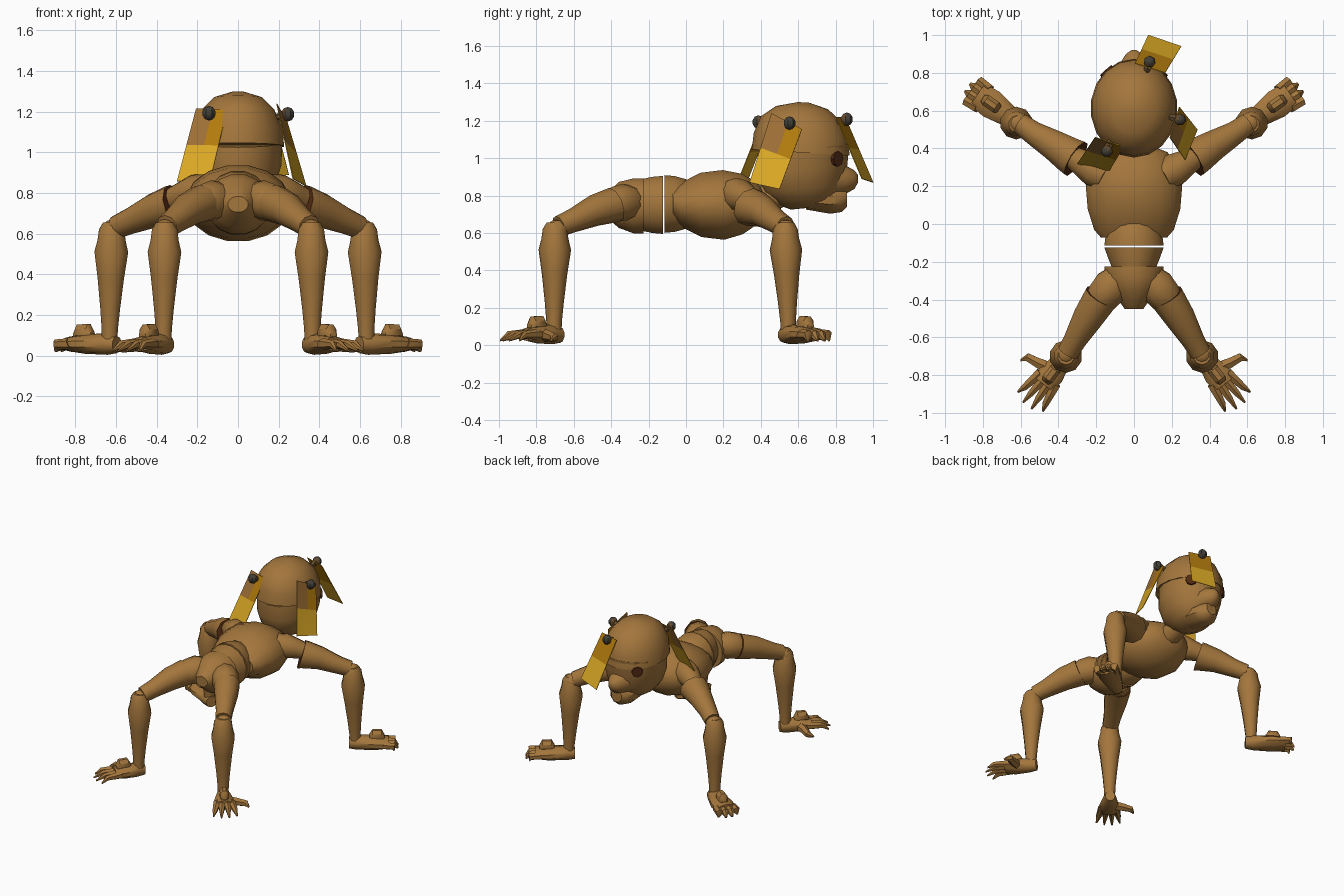
import bpy, bmesh, math
from mathutils import Vector, Matrix


def material(name, rgb):
    m = bpy.data.materials.new(name)
    m.diffuse_color = (*rgb, 1)
    return m


WOOD = material("brown_wood", (0.37, 0.182, 0.046))
DARK = material("dark_red_brown", (0.085, 0.022, 0.006))
YELLOW = material("yellow_paper", (0.70, 0.39, 0.018))
ORANGE = material("amber_paper", (0.45, 0.20, 0.004))
TAN = material("stained_paper", (0.34, 0.16, 0.036))
GREY = material("dark_iron", (0.055, 0.05, 0.038))
RUST = material("nail_brown", (0.13, 0.07, 0.027))


def finish(bm, name, mats, angle=38):
    me = bpy.data.meshes.new(name)
    bmesh.ops.recalc_face_normals(bm, faces=bm.faces)
    bm.to_mesh(me)
    bm.free()
    for m in mats:
        me.materials.append(m)
    me.shade_smooth()
    me.set_sharp_from_angle(angle=math.radians(angle))
    ob = bpy.data.objects.new(name, me)
    bpy.context.collection.objects.link(ob)
    return ob


def loft(name, secs, n=12, mat=WOOD, start_mat=None):
    """Skin oval sections (centre, half width, half height) into a closed tube."""
    axis = (Vector(secs[-1][0]) - Vector(secs[0][0])).normalized()
    if abs(axis.z) < 0.8:
        u = axis.cross(Vector((0, 0, 1))).normalized()
        v = u.cross(axis)
    else:
        u = (Vector((1, 0, 0)) - axis * axis.x).normalized()
        v = axis.cross(u)
    bm = bmesh.new()
    rings = []
    for c, ru, rv in secs:
        ring = []
        for i in range(n):
            a = 2 * math.pi * (i + 0.5) / n
            ring.append(bm.verts.new(Vector(c) + u * ru * math.cos(a) + v * rv * math.sin(a)))
        rings.append(ring)
    for a, b in zip(rings, rings[1:]):
        for i in range(n):
            j = (i + 1) % n
            bm.faces.new((a[i], a[j], b[j], b[i]))
    bm.faces.new(rings[0]).material_index = 1 if start_mat else 0
    bm.faces.new(rings[-1])
    return finish(bm, name, [mat] + ([start_mat] if start_mat else []))


def tube(name, secs, n=10, mat=WOOD, start_mat=None):
    return loft(name, [(c, r, r) for c, r in secs], n, mat, start_mat)


def ball(name, c, size, mat=WOOD, seg=10, rings=7):
    bm = bmesh.new()
    bmesh.ops.create_uvsphere(bm, u_segments=seg, v_segments=rings, radius=1,
                              matrix=Matrix.Translation(c) @ Matrix.Diagonal((*size, 1)))
    return finish(bm, name, [mat])


# Trunk: chest, neck, two waist halves with a thin gap, pelvis
def trunk(name, rows, n=16):
    loft(name, [((0, y, z), rx, rz) for y, z, rx, rz in rows], n)


trunk("chest", [(-0.07, 0.755, 0.18, 0.085), (-0.03, 0.75, 0.215, 0.118), (0.08, 0.75, 0.25, 0.175),
                (0.20, 0.75, 0.26, 0.19), (0.30, 0.755, 0.235, 0.165), (0.38, 0.76, 0.18, 0.115),
                (0.42, 0.765, 0.08, 0.06)])
trunk("neck", [(0.36, 0.77, 0.09, 0.08), (0.46, 0.79, 0.075, 0.075), (0.58, 0.85, 0.07, 0.07)], 10)
trunk("front_waist", [(-0.115, 0.755, 0.16, 0.157), (-0.06, 0.755, 0.153, 0.152),
                      (0.0, 0.755, 0.125, 0.135), (0.04, 0.755, 0.06, 0.09)])
trunk("rear_waist", [(-0.124, 0.75, 0.16, 0.158), (-0.18, 0.75, 0.14, 0.153), (-0.24, 0.75, 0.115, 0.14)])
trunk("pelvis", [(-0.226, 0.745, 0.158, 0.15), (-0.28, 0.745, 0.16, 0.15),
                 (-0.36, 0.75, 0.115, 0.125), (-0.45, 0.745, 0.05, 0.04)])

# Head: skull cap overhanging the back of the face, snout and jaw
loft("skull_cap", [((0, y, z), rx, ry) for z, y, rx, ry in (
    (1.298, 0.63, 0.03, 0.03), (1.27, 0.62, 0.12, 0.14), (1.21, 0.615, 0.18, 0.215),
    (1.12, 0.615, 0.222, 0.253), (1.03, 0.613, 0.23, 0.262))], 18)
loft("face", [((0, y, z), rx, ry) for z, y, rx, ry in (
    (1.05, 0.628, 0.222, 0.246), (0.94, 0.622, 0.216, 0.242), (0.84, 0.625, 0.185, 0.215),
    (0.77, 0.645, 0.13, 0.16), (0.735, 0.66, 0.07, 0.10))], 18)
loft("jaw", [((0, 0.64, 0.785), 0.11, 0.06), ((0, 0.77, 0.775), 0.105, 0.072),
             ((0, 0.83, 0.78), 0.075, 0.068), ((0, 0.86, 0.79), 0.045, 0.05)], 10)
loft("snout", [((0, 0.76, 0.89), 0.12, 0.105), ((0, 0.855, 0.885), 0.075, 0.075),
               ((0, 0.9, 0.885), 0.045, 0.05), ((0, 0.92, 0.89), 0.015, 0.02)], 10)


# Flat-soled paw with a strap box, digits radiating from the palm
def paw(name, ankle, direction, length, width, spread, reach, knob, thick):
    f = Vector((*direction, 0)).normalized()
    s = f.cross(Vector((0, 0, 1)))
    base = Vector((ankle[0], ankle[1], 0))
    at = lambda d, h, o=0.0: base + f * d + s * o + Vector((0, 0, h))
    loft(name + "_palm", [(at(-0.055, 0.055), width * 0.5, 0.042), (at(0.0, 0.058), width * 0.68, 0.053),
                          (at(length * 0.6, 0.058), width, 0.048), (at(length, 0.058), width * 0.9, 0.036)], 10)
    for i in range(4):
        t = (2 * i - 3) / 3
        drop = 0.03 * t * t
        tube(f"{name}_digit_{i + 1}",
             [(at(length - 0.04, 0.058, t * width * 0.7), 0.03),
              (at(length + reach * 0.5, 0.055, t * (width + spread) * 0.75), thick),
              (at(length + reach - drop, 0.026, t * (width + spread * 1.5) * 0.8), thick * 0.3)], 6)
    loft(name + "_strap_box", [(at(knob - 0.055, 0.10), 0.022, 0.025), (at(knob - 0.035, 0.115), 0.034, 0.045),
                               (at(knob + 0.03, 0.115), 0.034, 0.042), (at(knob + 0.05, 0.095), 0.022, 0.025)], 8)


def shank(name, x, y, dx, dy):
    rows = ((0.655, 0.045), (0.62, 0.066), (0.57, 0.072), (0.51, 0.087), (0.38, 0.068),
            (0.23, 0.051), (0.13, 0.042), (0.06, 0.04))
    tube(name, [((x + dx * (0.65 - z), y + dy * (0.65 - z), z), r) for z, r in rows])


for k, side in ((1, "right"), (-1, "left")):
    P = lambda x, y, z: Vector((k * x, y, z))
    # Front limb, its upper part starting as a flared cup with a dark inside
    n = side + "_front_"
    tube(n + "shoulder", [(P(0.15, 0.25, 0.815), 0.08), (P(0.21, 0.285, 0.80), 0.092),
                          (P(0.27, 0.32, 0.785), 0.075), (P(0.33, 0.357, 0.765), 0.06)])
    tube(n + "upper_limb", [(P(0.308, 0.345, 0.738), 0.106), (P(0.335, 0.36, 0.735), 0.101),
                            (P(0.42, 0.415, 0.712), 0.084), (P(0.53, 0.48, 0.663), 0.065),
                            (P(0.60, 0.53, 0.632), 0.058)], 10, WOOD, DARK)
    ball(n + "joint", P(0.615, 0.535, 0.615), (0.06, 0.06, 0.056))
    shank(n + "lower_limb", k * 0.62, 0.53, k * 0.02, 0.03)
    paw(n + "foot", (k * 0.64, 0.555), (k * 0.82, 0.57), 0.23, 0.082, 0.004, 0.068, 0.145, 0.027)
    # Rear limb
    n = side + "_rear_"
    tube(n + "hip", [(P(0.08, -0.29, 0.77), 0.085), (P(0.12, -0.33, 0.765), 0.10),
                     (P(0.165, -0.385, 0.753), 0.094), (P(0.19, -0.41, 0.745), 0.08)])
    tube(n + "upper_limb", [(P(0.172, -0.385, 0.75), 0.096), (P(0.24, -0.49, 0.72), 0.085),
                            (P(0.31, -0.61, 0.665), 0.064), (P(0.35, -0.68, 0.635), 0.058)], 10, WOOD, DARK)
    ball(n + "joint", P(0.36, -0.69, 0.615), (0.06, 0.06, 0.056))
    shank(n + "lower_limb", k * 0.36, -0.70, k * 0.01, -0.01)
    paw(n + "hand", (k * 0.375, -0.715), (k * 0.61, -0.79), 0.17, 0.072, 0.022, 0.145, 0.105, 0.02)
    tube(n + "thumb", [(P(0.43, -0.77, 0.055), 0.038), (P(0.51, -0.735, 0.05), 0.03),
                       (P(0.565, -0.705, 0.04), 0.024), (P(0.60, -0.72, 0.028), 0.008)], 6)
    # Eye disc laid almost flush on the face
    normal = P(0.66, 0.75, -0.04).normalized()
    c = P(0.136, 0.799, 0.997)
    bm = bmesh.new()
    bmesh.ops.create_cone(bm, cap_ends=True, segments=8, radius1=0.041, radius2=0.041, depth=0.042,
                          matrix=Matrix.Translation(c) @ normal.to_track_quat('Z', 'Y').to_matrix().to_4x4())
    finish(bm, side + "_eye", [DARK])


# Hanging paper slips: stained upper left, amber upper right, yellow lower half
def slip(name, tl, tr, br, bl, pin, out, upper=(1, 2)):
    tl, tr, br, bl = map(Vector, (tl, tr, br, bl))
    pin, out = Vector(pin), Vector(out).normalized()
    bm = bmesh.new()
    grid = []
    for v in (0, 0.5, 1):
        a, b = tl.lerp(bl, v), tr.lerp(br, v)
        grid.append([a, a.lerp(b, 0.55), b])
    back = [[bm.verts.new(p - out * 0.002) for p in row] for row in grid]
    front = [[bm.verts.new(p + out * 0.002) for p in row] for row in grid]
    for r in range(2):
        for c in range(2):
            for g in (front, back):
                face = bm.faces.new((g[r][c], g[r][c + 1], g[r + 1][c + 1], g[r + 1][c]))
                face.material_index = 0 if r else upper[c]
    rim = ((0, 0), (0, 1), (0, 2), (1, 2), (2, 2), (2, 1), (2, 0), (1, 0))
    for (a, b), (c, d) in zip(rim, rim[1:] + rim[:1]):
        bm.faces.new((front[a][b], front[c][d], back[c][d], back[a][b]))
    finish(bm, name, [YELLOW, TAN, ORANGE])
    # Nail with an iron face and rusty rim
    tube(name + "_nail", [(pin - out * 0.07, 0.012), (pin, 0.026)], 6, RUST)
    head = ball(name + "_nail_head", pin + out * 0.01, (0.034, 0.034, 0.036), GREY, 7, 5)
    head.data.materials.append(RUST)
    for p in head.data.polygons:
        p.material_index = 0 if p.normal.dot(out) > -0.05 else 1


slip("back_slip", (-0.206, 0.46, 1.215), (-0.054, 0.41, 1.21), (-0.137, 0.27, 0.858),
     (-0.30, 0.32, 0.858), (-0.14, 0.395, 1.19), (-0.3, -0.9, 0.3))
slip("side_slip", (0.19, 0.457, 1.24), (0.24, 0.62, 1.155), (0.335, 0.50, 0.834),
     (0.27, 0.34, 0.87), (0.235, 0.555, 1.185), (0.9, -0.25, 0.25))
slip("front_slip", (0.165, 0.80, 1.22), (0.005, 0.85, 1.22), (0.075, 1.0, 0.87),
     (0.25, 0.94, 0.89), (0.08, 0.85, 1.205), (0.3, 0.9, 0.3), (2, 2))
